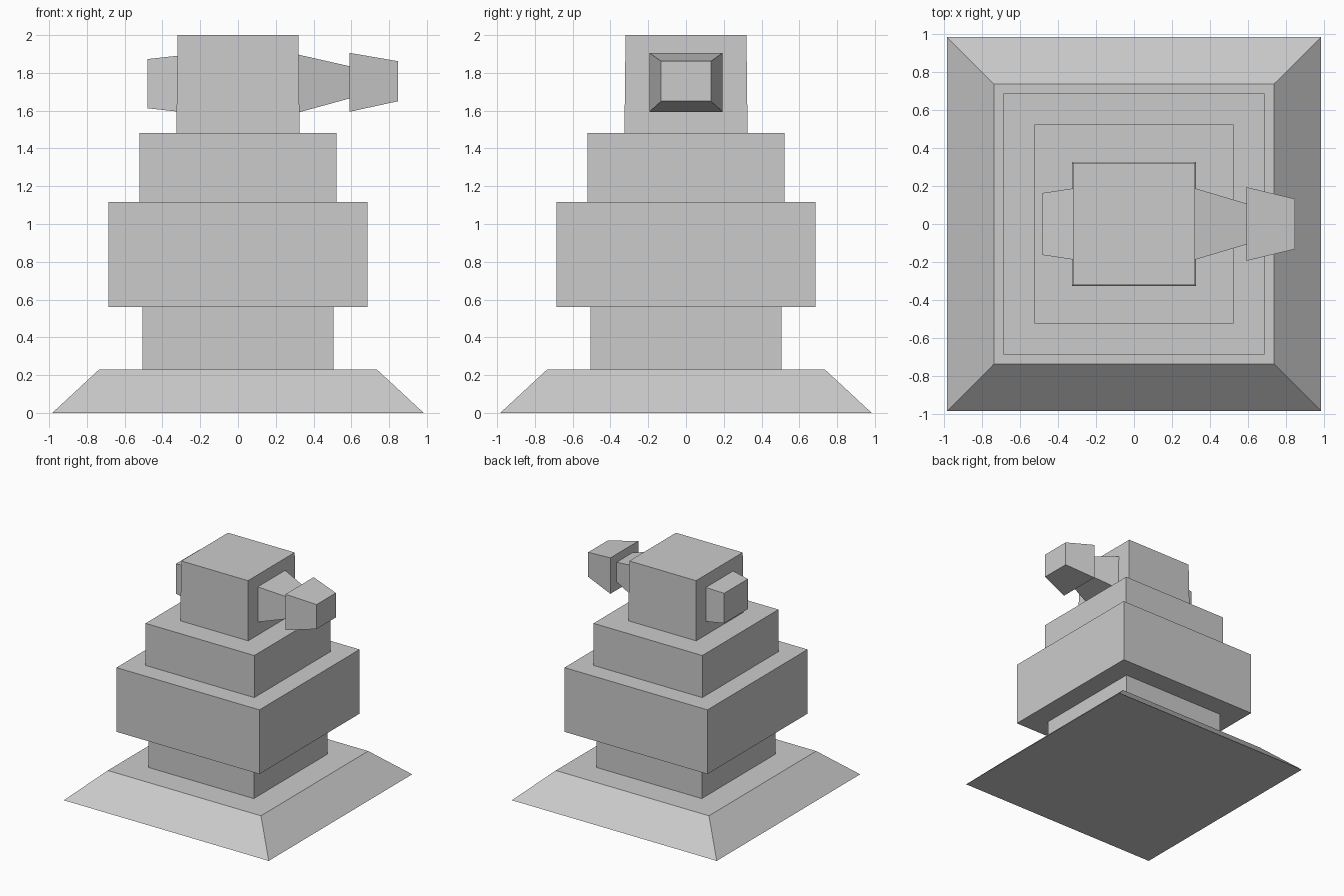
import bpy, bmesh
from mathutils import Matrix

if "Cube" in bpy.data.objects:
    bpy.data.objects.remove(bpy.data.objects["Cube"])


def frustum(name, start, end, axis="z"):
    """Four-sided tapered block; each end is (position, half_u, half_v, centre_v)."""
    bm = bmesh.new()
    rings = []
    for pos, hu, hv, cv in (start, end):
        ring = []
        for su, sv in ((-1, -1), (1, -1), (1, 1), (-1, 1)):
            u, v = su * hu, cv + sv * hv
            ring.append(bm.verts.new((u, v, pos) if axis == "z" else (pos, u, v)))
        rings.append(ring)
        bm.faces.new(ring)
    for i in range(4):
        j = (i + 1) % 4
        bm.faces.new((rings[0][i], rings[0][j], rings[1][j], rings[1][i]))
    bmesh.ops.recalc_face_normals(bm, faces=bm.faces)
    mesh = bpy.data.meshes.new(name)
    bm.to_mesh(mesh)
    bm.free()
    obj = bpy.data.objects.new(name, mesh)
    bpy.context.collection.objects.link(obj)
    return obj


# Stacked square tiers: name, bottom z, top z, bottom half width, top half width
tiers = [
    ("sloped_base", 0.0, 0.23, 0.983, 0.735),
    ("pedestal", 0.23, 0.56, 0.505, 0.505),
    ("main_body", 0.56, 1.117, 0.686, 0.686),
    ("upper_body", 1.117, 1.482, 0.522, 0.522),
    ("head", 1.482, 2.0, 0.326, 0.32),
]
for name, z0, z1, w0, w1 in tiers:
    frustum(name, (z0, w0, w0, 0), (z1, w1, w1, 0))

# Sideways tapered parts on the head, ends slightly sunk into it
frustum("rear_stub", (-0.30, 0.19, 0.15, 1.743), (-0.48, 0.163, 0.13, 1.743), "x")
frustum("barrel", (0.30, 0.194, 0.158, 1.743), (0.592, 0.107, 0.085, 1.75), "x")
frustum("muzzle", (0.59, 0.194, 0.156, 1.75), (0.847, 0.132, 0.106, 1.756), "x")
